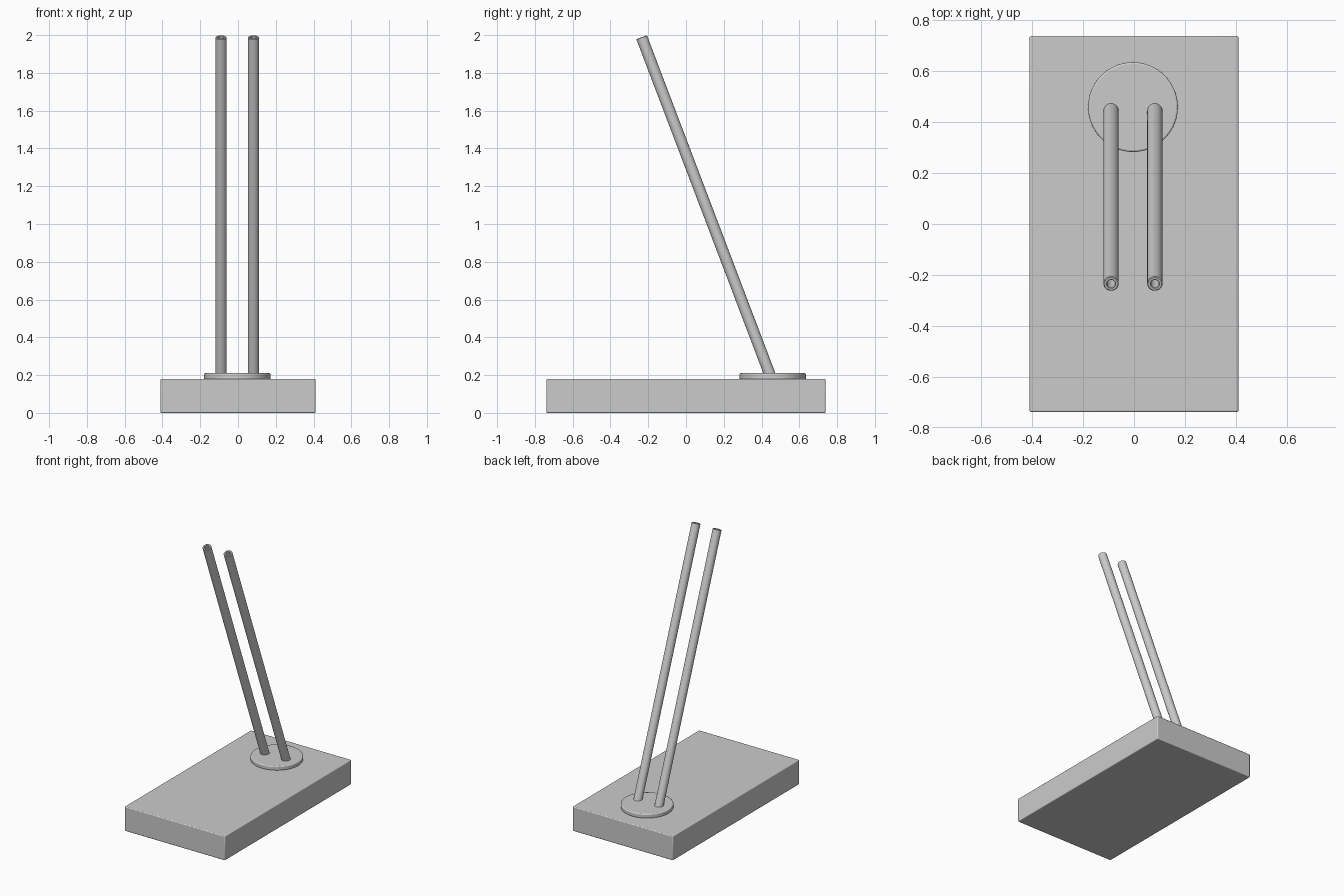
import bpy, bmesh, math
from mathutils import Vector

if "Cube" in bpy.data.objects:
    bpy.data.objects.remove(bpy.data.objects["Cube"])

grey = bpy.data.materials.new("light grey")
grey.diffuse_color = (0.6, 0.6, 0.6, 1)
grey.use_nodes = True
grey.node_tree.nodes["Principled BSDF"].inputs["Base Color"].default_value = grey.diffuse_color


def finish(obj, name, bevel=0):
    obj.name = name
    obj.data.materials.clear()
    obj.data.materials.append(grey)
    bpy.ops.object.select_all(action='DESELECT')
    obj.select_set(True)
    bpy.context.view_layer.objects.active = obj
    if bevel:
        mod = obj.modifiers.new("bevel", 'BEVEL')
        mod.width = bevel
        mod.segments = 3
        mod.limit_method = 'ANGLE'
        mod.angle_limit = math.radians(40)
    bpy.ops.object.shade_smooth_by_angle(angle=math.radians(35))
    return obj


# rectangular base slab
bpy.ops.mesh.primitive_cube_add(size=1, location=(0, 0, 0.09))
base = bpy.context.object
base.scale = (0.82, 1.476, 0.18)
bpy.ops.object.transform_apply(location=False, rotation=False, scale=True)
finish(base, "base", 0.006)

# round mounting plate
bpy.ops.mesh.primitive_cylinder_add(vertices=96, radius=0.176, depth=0.033,
                                    location=(-0.004, 0.459, 0.1935))
finish(bpy.context.object, "mounting_plate", 0.007)


# leaning hollow tube, open at both ends
def tube(name, start, end, outer, inner, sides=48):
    start, end = Vector(start), Vector(end)
    length = (end - start).length
    profile = [(outer, 0), (outer, length - 0.003), (outer - 0.003, length),
               (inner + 0.002, length), (inner, length - 0.002), (inner, 0)]
    bm = bmesh.new()
    rings = []
    for r, z in profile:
        rings.append([bm.verts.new((r * math.cos(a), r * math.sin(a), z))
                      for a in (2 * math.pi * i / sides for i in range(sides))])
    for k in range(len(rings)):
        a, b = rings[k], rings[(k + 1) % len(rings)]
        for i in range(sides):
            j = (i + 1) % sides
            bm.faces.new((a[i], a[j], b[j], b[i]))
    bmesh.ops.recalc_face_normals(bm, faces=bm.faces)
    mesh = bpy.data.meshes.new(name)
    bm.to_mesh(mesh)
    bm.free()
    obj = bpy.data.objects.new(name, mesh)
    bpy.context.collection.objects.link(obj)
    obj.location = start
    obj.rotation_mode = 'QUATERNION'
    obj.rotation_quaternion = (end - start).to_track_quat('Z', 'Y')
    finish(obj, name)


for side, x in (("left", -0.09), ("right", 0.082)):
    tube(side + "_tube", (x, 0.447, 0.195), (x, -0.235, 1.989), 0.03, 0.016)
